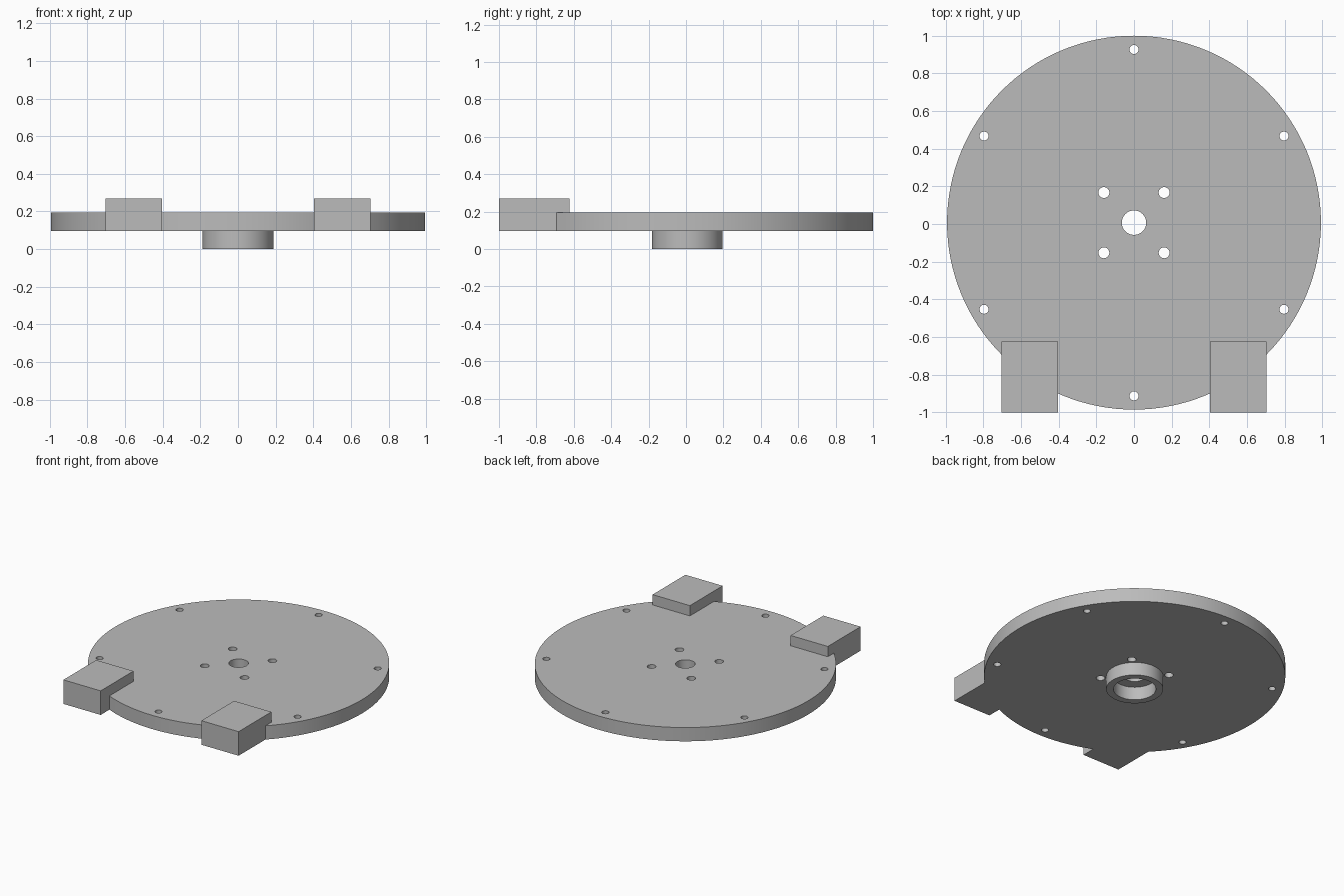
import bpy
from math import sin, cos, radians

cube = bpy.data.objects.get("Cube")
if cube:
    bpy.data.objects.remove(cube, do_unlink=True)

CY = 0.007            # disc centre in y
Z0, Z1 = 0.095, 0.195  # disc bottom and top

grey = bpy.data.materials.new("plain grey")
grey.use_nodes = True
colour = (0.5, 0.5, 0.5, 1)
grey.diffuse_color = colour
grey.node_tree.nodes["Principled BSDF"].inputs["Base Color"].default_value = colour


def finish(name):
    ob = bpy.context.object
    ob.name = name
    ob.data.materials.append(grey)
    return ob


def cylinder(name, r, z0, z1, x=0, y=0, sides=48):
    bpy.ops.mesh.primitive_cylinder_add(vertices=sides, radius=r, depth=z1 - z0,
                                        location=(x, y + CY, (z0 + z1) / 2))
    return finish(name)


def box(name, x0, x1, y0, y1, z0, z1):
    bpy.ops.mesh.primitive_cube_add(size=1, location=((x0 + x1) / 2, (y0 + y1) / 2, (z0 + z1) / 2))
    ob = finish(name)
    ob.scale = (x1 - x0, y1 - y0, z1 - z0)
    return ob


def combine(target, other, operation):
    """Apply a boolean and drop the helper."""
    other.hide_render = True
    mod = target.modifiers.new("cut", 'BOOLEAN')
    mod.operation = operation
    mod.solver = 'EXACT'
    mod.object = other
    bpy.context.view_layer.objects.active = target
    bpy.ops.object.modifier_apply(modifier=mod.name)
    bpy.data.objects.remove(other, do_unlink=True)


def smooth(ob):
    bpy.ops.object.select_all(action='DESELECT')
    ob.select_set(True)
    bpy.context.view_layer.objects.active = ob
    bpy.ops.object.shade_smooth_by_angle(angle=radians(30))


# Round plate with the two raised blocks on its front edge
plate = cylinder("round_plate", 0.993, Z0, Z1, sides=128)
for s in (-1, 1):
    combine(plate, box("block", s * 0.555 - 0.15, s * 0.555 + 0.15, -1, -0.623, Z0, 0.27), 'UNION')

# Centre bore, four hub bolt holes, six rim holes
holes = [(0, 0, 0.065)]
holes += [(sx * 0.16, sy * 0.16, 0.029) for sx in (-1, 1) for sy in (-1, 1)]
holes += [(0.92 * sin(radians(a)), 0.92 * cos(radians(a)), 0.024) for a in range(0, 360, 60)]
for x, y, r in holes:
    combine(plate, cylinder("hole_cutter", r, 0, 0.4, x, y, 32), 'DIFFERENCE')
smooth(plate)

# Hollow hub ring under the plate
hub = cylinder("hub_ring", 0.188, 0, Z0, sides=64)
combine(hub, cylinder("hub_cutter", 0.14, -0.1, 0.3, sides=64), 'DIFFERENCE')
smooth(hub)
